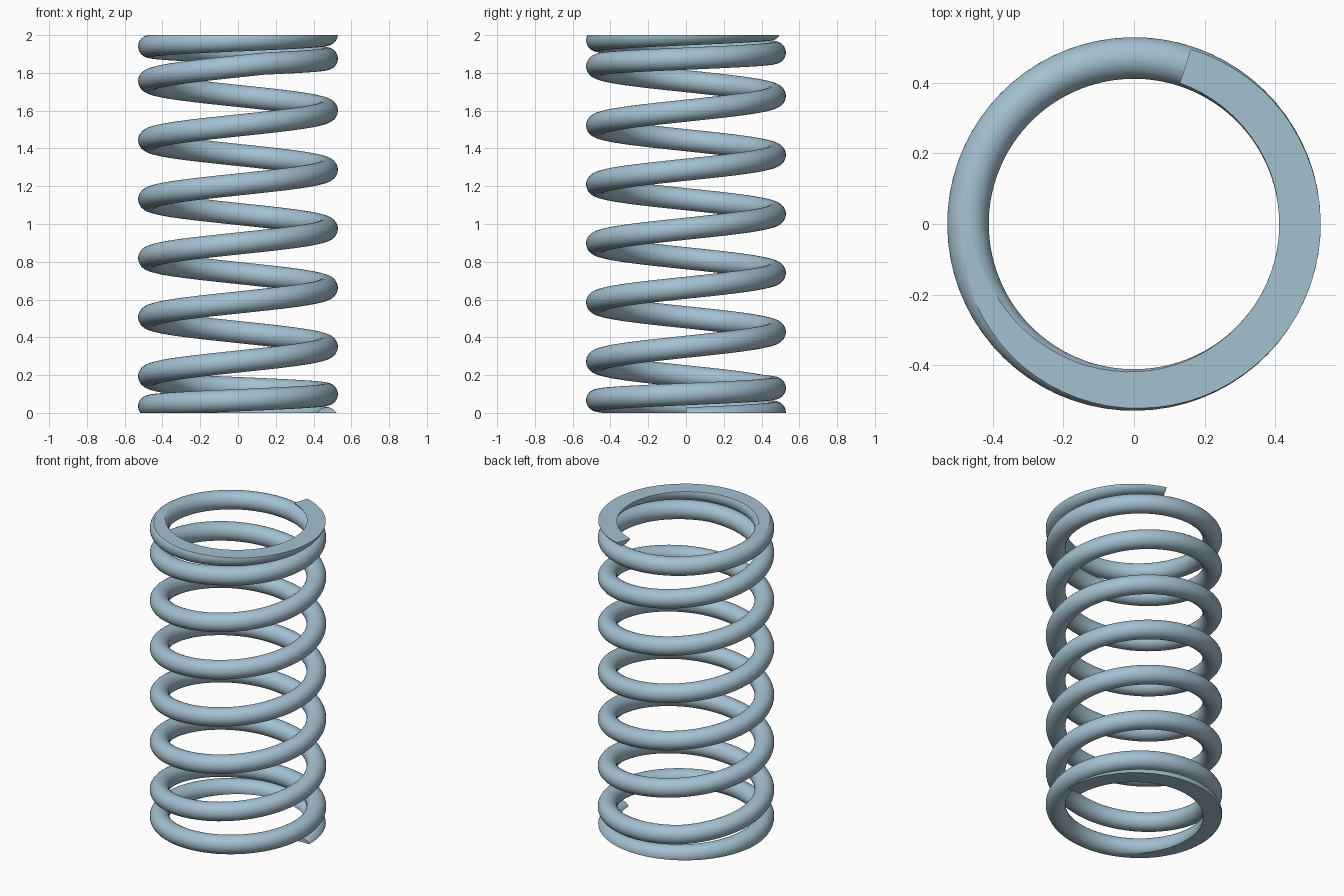
import bpy
import bmesh
from math import sin, cos, pi

cube = bpy.data.objects.get("Cube")
if cube:
    bpy.data.objects.remove(cube)

COIL_R, WIRE_R, HEIGHT = 0.47, 0.059, 2.0
TURNS, STEPS, SIDES = 8.2, 72, 28


def coil_height(t):
    """Even pitch in the middle, closed coils with a low pitch at both ends."""
    middle = 0.3125 * t - 0.275
    bottom = 0.129 * t - 0.03
    top = HEIGHT + 0.03 - 0.129 * (TURNS - t)
    return min(max(middle, bottom), top)


# Steel colour
steel = bpy.data.materials.new("light_blue_steel")
steel.use_nodes = True
colour = (0.37, 0.53, 0.63, 1)
steel.diffuse_color = colour
steel.node_tree.nodes["Principled BSDF"].inputs["Base Color"].default_value = colour

# Wire swept along the coil
bm = bmesh.new()
rings = []
count = round(TURNS * STEPS)
for i in range(count + 1):
    t = TURNS * i / count
    a = 2 * pi * t
    ring = []
    for j in range(SIDES):
        b = 2 * pi * (j + 0.5) / SIDES
        r = COIL_R + WIRE_R * cos(b)
        ring.append(bm.verts.new((r * cos(a), r * sin(a),
                                  coil_height(t) + WIRE_R * sin(b))))
    rings.append(ring)
for lower, upper in zip(rings, rings[1:]):
    for j in range(SIDES):
        k = (j + 1) % SIDES
        face = bm.faces.new((lower[j], upper[j], upper[k], lower[k]))
        face.smooth = True

# Square-cut wire ends
caps = [bm.faces.new(rings[0]), bm.faces.new(rings[-1])]

# Ends ground flat at the bottom and the top
for z, direction in ((0, -1), (HEIGHT, 1)):
    cut = bmesh.ops.bisect_plane(
        bm, geom=bm.verts[:] + bm.edges[:] + bm.faces[:], dist=1e-6,
        plane_co=(0, 0, z), plane_no=(0, 0, direction), clear_outer=True)
    rim = [e for e in cut["geom_cut"]
           if isinstance(e, bmesh.types.BMEdge) and e.is_boundary]
    bmesh.ops.triangle_fill(bm, edges=rim, use_beauty=True,
                            normal=(0, 0, direction))

bmesh.ops.recalc_face_normals(bm, faces=bm.faces[:])

# Flat shading on ground and cut faces, crisp edges around them
for f in bm.faces:
    ground = all(abs(v.co.z) < 1e-5 or abs(v.co.z - HEIGHT) < 1e-5 for v in f.verts)
    if ground:
        f.smooth = False
for e in bm.edges:
    if any(not f.smooth for f in e.link_faces):
        e.smooth = False

mesh = bpy.data.meshes.new("coil_spring")
bm.to_mesh(mesh)
bm.free()
mesh.materials.append(steel)
spring = bpy.data.objects.new("coil_spring", mesh)
bpy.context.scene.collection.objects.link(spring)
